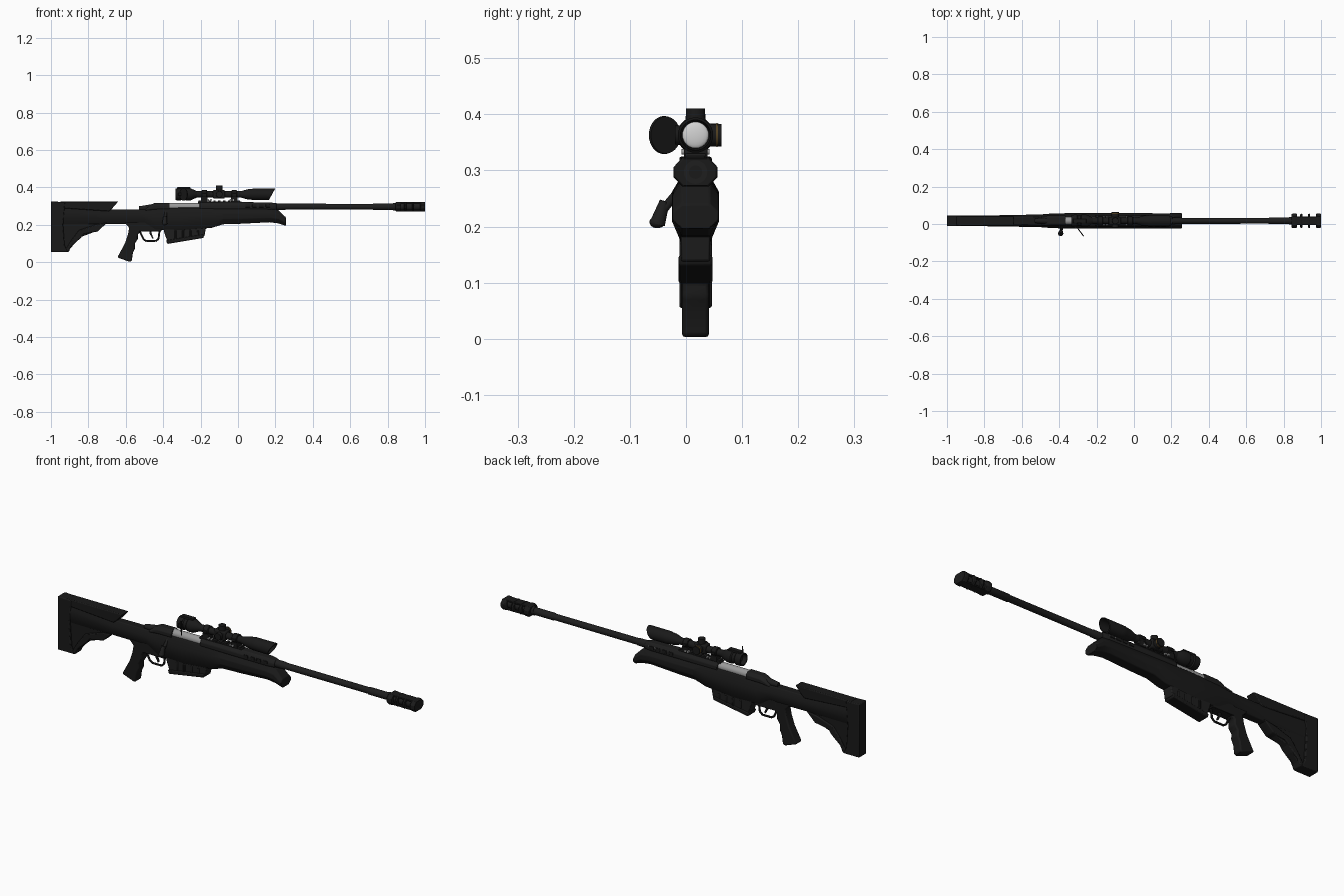
import bpy, bmesh, math
from mathutils import Vector, Matrix

cube = bpy.data.objects.get("Cube")
if cube:
    bpy.data.objects.remove(cube, do_unlink=True)

YC = 0.017      # centre plane
BORE = 0.297    # barrel axis height
SIGHT = 0.363   # scope axis height


def material(name, rgb, rough=0.6):
    m = bpy.data.materials.new(name)
    m.use_nodes = True
    m.diffuse_color = (*rgb, 1)
    node = m.node_tree.nodes["Principled BSDF"]
    node.inputs["Base Color"].default_value = (*rgb, 1)
    node.inputs["Roughness"].default_value = rough
    return m


BLACK = material("matte black", (0.01, 0.01, 0.01))
CHARCOAL = material("charcoal metal", (0.013, 0.013, 0.013))
STEEL = material("bare steel", (0.32, 0.32, 0.32))
GLASS = material("pale lens", (0.65, 0.65, 0.65))
AMBER = material("amber mark", (0.25, 0.13, 0.02))


def finish(name, bm, mat, bevel=0.0, angle=35):
    bmesh.ops.recalc_face_normals(bm, faces=bm.faces)
    mesh = bpy.data.meshes.new(name)
    bm.to_mesh(mesh)
    bm.free()
    ob = bpy.data.objects.new(name, mesh)
    bpy.context.collection.objects.link(ob)
    mesh.materials.append(mat)
    if bevel:
        b = ob.modifiers.new("soft edges", "BEVEL")
        b.width, b.segments, b.limit_method = bevel, 2, "ANGLE"
    bpy.ops.object.select_all(action="DESELECT")
    ob.select_set(True)
    bpy.context.view_layer.objects.active = ob
    bpy.ops.object.shade_smooth_by_angle(angle=math.radians(angle))
    return ob


def skin(bm, rings):
    """Join rings of equal length and cap both ends."""
    rings = [[bm.verts.new(p) for p in ring] for ring in rings]
    n = len(rings[0])
    for a, b in zip(rings, rings[1:]):
        for i in range(n):
            bm.faces.new((a[i], a[(i + 1) % n], b[(i + 1) % n], b[i]))
    bm.faces.new(rings[0])
    bm.faces.new(rings[-1])


def prism(name, outline, half, mat=BLACK, bevel=0.004, y=YC):
    """Side outline in x, z given a thickness across y."""
    bm = bmesh.new()
    skin(bm, [[(x, y + s * half, z) for x, z in outline] for s in (-1, 1)])
    return finish(name, bm, mat, bevel)


def box(name, x0, x1, z0, z1, half, mat=BLACK, bevel=0.002, y=YC):
    return prism(name, [(x0, z0), (x1, z0), (x1, z1), (x0, z1)], half, mat, bevel, y)


def loft(name, stations, mat=BLACK, bevel=0.003):
    """Eight-sided sections: x, bottom, top, half width."""
    rings = []
    for x, lo, hi, w in stations:
        mid, h = (lo + hi) / 2, (hi - lo) / 2
        shape = [(1, .35), (.6, 1), (-.6, 1), (-1, .35), (-1, -.35), (-.6, -1), (.6, -1), (1, -.35)]
        rings.append([(x, YC + w * a, mid + h * b) for a, b in shape])
    bm = bmesh.new()
    skin(bm, rings)
    return finish(name, bm, mat, bevel)


def lathe(name, profile, z, mat=BLACK, sides=28, slant=0.0, slant_from=9):
    """Profile of x, radius spun about the x direction; late rings may slant."""
    rings = []
    for x, r in profile:
        ring = []
        for i in range(sides):
            t = 2 * math.pi * i / sides
            k = slant if x > slant_from else 0
            ring.append((x + k * r * math.sin(t), YC + r * math.cos(t), z + r * math.sin(t)))
        rings.append(ring)
    bm = bmesh.new()
    skin(bm, rings)
    return finish(name, bm, mat)


def rod(name, a, b, r0, r1, mat=BLACK, sides=20):
    a, b = Vector(a), Vector(b)
    rot = (b - a).to_track_quat("Z", "Y").to_matrix().to_4x4()
    bm = bmesh.new()
    bmesh.ops.create_cone(bm, cap_ends=True, segments=sides, radius1=r0, radius2=r1,
                          depth=(b - a).length, matrix=Matrix.Translation((a + b) / 2) @ rot)
    return finish(name, bm, mat)


def ball(name, centre, scale, mat):
    bm = bmesh.new()
    bmesh.ops.create_uvsphere(bm, u_segments=20, v_segments=12, radius=1,
                              matrix=Matrix.Translation(centre) @ Matrix.Diagonal((*scale, 1)))
    return finish(name, bm, mat, angle=60)


# Main stock body and flared fore-end
loft("stock_body", [(-.96, .2, .305, .027), (-.7, .205, .282, .03), (-.5, .205, .282, .034),
                    (-.44, .172, .288, .039), (-.3, .17, .292, .042), (-.14, .184, .292, .042),
                    (-.08, .203, .29, .042), (.02, .206, .288, .041), (.17, .214, .285, .04),
                    (.215, .208, .28, .041), (.256, .195, .24, .041)])

# Butt, recessed web, lower strut and cheek rest
prism("butt_pad", [(-1, .055), (-.91, .055), (-.927, .09), (-.935, .2), (-.925, .322), (-1, .325)], .029)
prism("butt_web", [(-.95, .07), (-.91, .06), (-.84, .135), (-.76, .165), (-.7, .212), (-.95, .22)], .018)
prism("lower_strut", [(-.93, .055), (-.905, .055), (-.89, .088), (-.842, .128), (-.825, .152), (-.75, .164),
                      (-.7, .212), (-.765, .2), (-.85, .172), (-.89, .12)], .026)
prism("cheek_rest", [(-.95, .29), (-.69, .272), (-.675, .285), (-.64, .325), (-.95, .325)], .026)

# Pistol grip with finger swells
prism("pistol_grip", [(-.645, .026), (-.58, .002), (-.568, .005), (-.562, .05), (-.55, .075), (-.552, .1),
                      (-.535, .125), (-.535, .15), (-.515, .17), (-.5, .215), (-.61, .215),
                      (-.582, .185), (-.588, .15), (-.605, .1)], .024, bevel=.009)

# Trigger guard and trigger
guard = [(-.525, .165), (-.505, .123), (-.49, .113), (-.44, .113), (-.425, .125), (-.418, .18)]
for i, (a, b) in enumerate(zip(guard, guard[1:])):
    rod(f"trigger_guard_{i + 1}", (a[0], YC, a[1]), (b[0], YC, b[1]), .005, .005, CHARCOAL, 10)
prism("trigger", [(-.475, .19), (-.46, .19), (-.462, .155), (-.452, .128), (-.458, .126), (-.472, .152)], .005, CHARCOAL, .001)
box("trigger_housing", -.53, -.41, .165, .215, .025)

# Magazine and its floor plate
prism("magazine", [(-.395, .16), (-.375, .105), (-.18, .138), (-.17, .19), (-.4, .19)], .026, CHARCOAL)
prism("magazine_floor", [(-.385, .117), (-.378, .098), (-.185, .13), (-.18, .15)], .03)
for i in range(4):
    x = -.34 + i * .04
    prism(f"magazine_rib_{i + 1}", [(x, .125), (x + .012, .127), (x + .012, .17), (x, .17)], .029)

# Receiver with open port, bolt and handle
loft("receiver_rear", [(-.495, .272, .285, .024), (-.468, .272, .306, .027), (-.445, .272, .317, .028),
                       (-.365, .272, .318, .028)], CHARCOAL)
loft("receiver_front", [(-.205, .272, .32, .029), (-.05, .272, .322, .03), (.17, .272, .32, .028),
                        (.205, .275, .315, .022)], CHARCOAL)
rod("bolt_body", (-.37, YC, BORE), (-.2, YC, BORE), .021, .021, STEEL, 28)
rod("bolt_arm", (-.385, 0, .28), (-.39, -.042, .228), .007, .008, CHARCOAL)
rod("bolt_knob", (-.39, -.038, .245), (-.392, -.051, .205), .009, .014, CHARCOAL)
ball("bolt_knob_end", (-.392, -.051, .208), (.014, .014, .011), CHARCOAL)
rod("bolt_shroud", (-.53, YC, .287), (-.45, YC, .292), .012, .02, CHARCOAL)

# Top rail with teeth, and side vents on the front receiver
box("top_rail", -.215, .02, .315, .326, .017, CHARCOAL)
for i in range(9):
    box(f"rail_tooth_{i + 1}", -.21 + i * .026, -.197 + i * .026, .324, .331, .018, CHARCOAL, .001)
for side, label in ((-1, "right"), (1, "left")):
    for i in range(4):
        x = .04 + i * .036
        box(f"{label}_vent_bar_{i + 1}", x, x + .024, .294, .309, .002, BLACK, .001, YC + side * .03)
    for i, x in enumerate((-.16, -.145, -.04, -.025)):
        rod(f"{label}_mount_screw_{i + 1}", (x, YC + side * .015, .333),
            (x, YC + side * .025, .333), .005, .005, STEEL, 12)
box("side_strip", .13, .18, .303, .306, .004, STEEL, 0, YC + .024)

# Barrel with stepped collar
lathe("barrel", [(.15, .019), (.25, .018), (.255, .016), (.72, .0155), (.725, .018), (.85, .018)], BORE, CHARCOAL)

# Muzzle brake: bored core, baffles and spine plates
lathe("brake_core", [(.83, .021), (1, .021), (1, .012), (.9, .012)], BORE, CHARCOAL)
for i, (x, w) in enumerate(((.842, .03), (.888, .012), (.93, .012), (.972, .028))):
    loft(f"brake_baffle_{i + 1}", [(x, BORE - .022, BORE + .022, .034), (x + .006, BORE - .026, BORE + .026, .039),
                                   (x + w - .006, BORE - .026, BORE + .026, .039),
                                   (x + w, BORE - .024, BORE + .024, .036)], BLACK, .001)
for label, z in (("top", BORE + .021), ("bottom", BORE - .021)):
    box(f"brake_{label}_plate", .85, .99, z - .004, z + .004, .022)

# Scope tube, eyepiece and slanted sunshade
lathe("scope_tube", [(-.25, .017), (.06, .017)], SIGHT)
lathe("eyepiece", [(-.31, .025), (-.335, .025), (-.335, .031), (-.315, .033), (-.305, .033), (-.3, .028),
                   (-.285, .028), (-.28, .033), (-.255, .033), (-.235, .024), (-.22, .017)], SIGHT)
lathe("objective_bell", [(.015, .017), (.05, .027), (.075, .029), (.08, .031), (.1, .031), (.18, .0315),
                         (.182, .027), (.13, .025), (.12, .024)], SIGHT, slant=.55, slant_from=.15)
ball("objective_lens", (.121, YC, SIGHT), (.006, .0235, .0235), GLASS)
ball("eyepiece_lens", (-.312, YC, SIGHT), (.005, .024, .024), CHARCOAL)

# Opened eyepiece cap beside the scope
rod("lens_cap", (-.292, -.039, SIGHT), (-.288, -.036, SIGHT), .034, .033, BLACK, 28)
box("cap_hinge", -.32, -.3, .355, .372, .006, BLACK, .002, -.017)

# Turrets: top, left and right, on a saddle block
box("turret_saddle", -.135, -.07, .341, .386, .021, BLACK, .006)
rod("elevation_turret", (-.1, YC, .38), (-.1, YC, .41), .018, .017)
rod("left_turret", (-.1, .03, SIGHT), (-.1, .063, SIGHT), .021, .02)
rod("left_turret_mark", (-.1, .054, SIGHT), (-.1, .056, SIGHT), .0215, .0215, AMBER)
rod("right_turret", (-.1, .005, SIGHT), (-.1, -.02, SIGHT), .018, .017)
box("eyepiece_ridge", -.325, -.255, .39, .402, .012)

# Scope mounts
for label, x in (("rear", -.18), ("front", -.02)):
    lathe(f"{label}_scope_ring", [(x - .014, .021), (x - .012, .023), (x + .012, .023), (x + .014, .021)], SIGHT)
    box(f"{label}_ring_base", x - .018, x + .018, .322, .35, .021)
    for side in (-1, 1):
        box(f"{label}_ring_ear_{side + 2}", x - .01, x + .01, .357, .369, .004, BLACK, .001, YC + side * .024)
